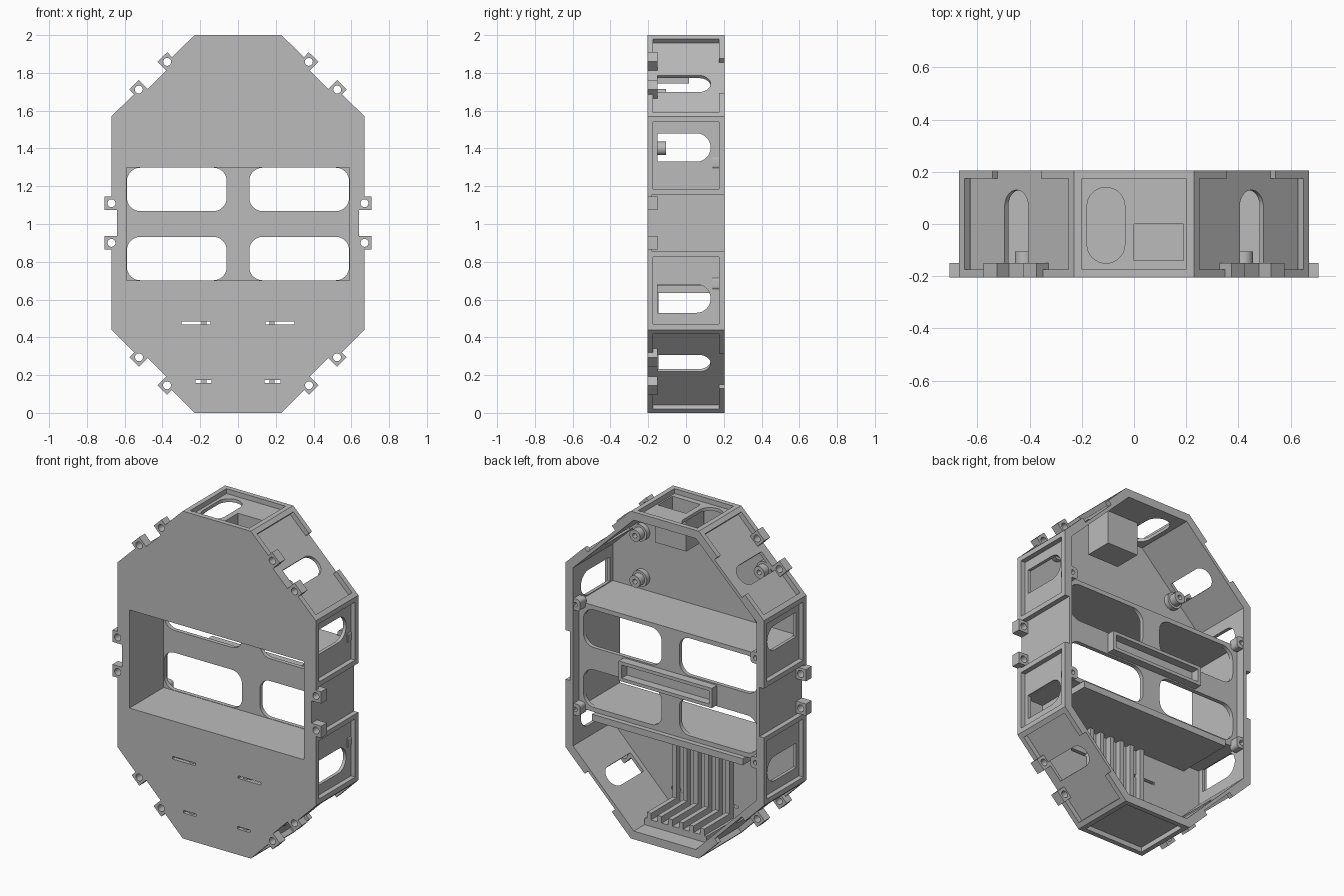
import bpy, bmesh, math
from mathutils import Vector, Matrix

if "Cube" in bpy.data.objects:
    bpy.data.objects.remove(bpy.data.objects["Cube"], do_unlink=True)

grey = bpy.data.materials.new("plain_grey")
grey.use_nodes = True
grey.diffuse_color = (0.5, 0.5, 0.5, 1)
grey.node_tree.nodes["Principled BSDF"].inputs["Base Color"].default_value = (0.5, 0.5, 0.5, 1)

DEPTH = 0.205      # half depth of the case
RECESS = 0.03      # rim height and width
Y = Vector((0, 1, 0))
Z = Vector((0, 0, 1))
X = Vector((1, 0, 0))


def finish(name, mesh):
    mesh.materials.clear()
    mesh.materials.append(grey)
    obj = bpy.data.objects.new(name, mesh)
    bpy.context.collection.objects.link(obj)
    return obj


def frame(origin, u, v):
    """Matrix with local x = u, local y = v at the origin."""
    m = Matrix((u, v, u.cross(v))).transposed().to_4x4()
    m.translation = origin
    return m


def plate(name, loops, thick, matrix):
    """Flat outline with holes, extruded from 0 to thick along local z."""
    curve = bpy.data.curves.new(name, "CURVE")
    curve.dimensions = "2D"
    curve.fill_mode = "BOTH"
    curve.extrude = thick / 2
    for loop in loops:
        s = curve.splines.new("POLY")
        s.points.add(len(loop) - 1)
        for p, co in zip(s.points, loop):
            p.co = (co[0], co[1], 0, 1)
        s.use_cyclic_u = True
    temp = bpy.data.objects.new(name, curve)
    bpy.context.collection.objects.link(temp)
    deps = bpy.context.evaluated_depsgraph_get()
    mesh = bpy.data.meshes.new_from_object(temp.evaluated_get(deps))
    bpy.data.objects.remove(temp, do_unlink=True)
    bm = bmesh.new()
    bm.from_mesh(mesh)
    bmesh.ops.remove_doubles(bm, verts=bm.verts, dist=1e-5)
    bmesh.ops.transform(bm, matrix=matrix @ Matrix.Translation((0, 0, thick / 2)), verts=bm.verts)
    bmesh.ops.recalc_face_normals(bm, faces=bm.faces)
    bm.to_mesh(mesh)
    bm.free()
    return finish(name, mesh)


def box(name, x, y, z):
    bm = bmesh.new()
    bmesh.ops.create_cube(bm, size=1)
    for v in bm.verts:
        v.co = [(a + b) / 2 + c * (b - a) for (a, b), c in zip((x, y, z), v.co)]
    mesh = bpy.data.meshes.new(name)
    bm.to_mesh(mesh)
    bm.free()
    return finish(name, mesh)


def rect(x0, x1, y0, y1, low=0, high=0):
    """Rectangle with rounded low and high corners."""
    pts = []
    for cx, cy, r, start in ((x1 - high, y1 - high, high, 0), (x0 + high, y1 - high, high, 90),
                             (x0 + low, y0 + low, low, 180), (x1 - low, y0 + low, low, 270)):
        for i in range(9 if r else 1):
            a = math.radians(start + i * 11.25)
            pts.append((cx + r * math.cos(a), cy + r * math.sin(a)))
    return pts


def ring(r, n=24):
    return [(r * math.cos(math.tau * i / n), r * math.sin(math.tau * i / n)) for i in range(n)]


def upright(y, x=0, z=0):
    """Plane facing the front; plates grow from y toward the front."""
    return frame(Vector((x, y, z)), X, Z)


# Octagonal outline of the case, in x and z
corners = [Vector((sx, 0, sz)) for sx, sz in ((0.23, 2), (0.67, 1.57), (0.67, 0.44), (0.23, 0),
                                              (-0.23, 0), (-0.67, 0.44), (-0.67, 1.57), (-0.23, 2))]
outline = []
for i, a in enumerate(corners):
    b = corners[(i + 1) % 8]
    mid, length = (a + b) / 2, (b - a).length
    t = (b - a).normalized()
    n = t.cross(Y).normalized()
    if n.dot(mid - Z) < 0:
        n = -n
    u = Y.cross(n)
    name = ("upper_right", "right", "lower_right", "bottom",
            "lower_left", "left", "upper_left", "top")[i]
    name = name.replace("right", "L").replace("left", "right").replace("L", "left")
    h = length / 2
    outer = rect(-h, h, -DEPTH, DEPTH)
    base = frame(mid, u, Y)
    skin = base @ Matrix.Translation((0, 0, -0.05))
    rim_at = base @ Matrix.Translation((0, 0, -0.045))
    vin = DEPTH - RECESS
    outline.append((a.x, a.z))

    # Recessed wall panel with cable openings, and its raised rim
    if length < 0.5:
        holes = []
        if n.z > 0:
            holes = [rect(-0.18, -0.035, -0.15, 0.14, 0.072, 0.072), rect(0, 0.19, -0.14, 0)]
        plate(name + "_rim", [outer, rect(-h + RECESS, h - RECESS, -vin, vin)], 0.045, rim_at)
    elif length > 1:
        holes = [rect(c - 0.075, c + 0.075, -0.15, 0.13, 0, 0.074) for c in (-0.4, 0.4)]
        for s in (-1, 1):
            lo, hi = sorted((s * 0.15, s * h))
            plate(name + "_rim", [rect(lo, hi, -DEPTH, DEPTH),
                                  rect(lo + RECESS, hi - RECESS, -vin, vin)], 0.045, rim_at)
    else:
        c = math.copysign(0.03, n.x * n.z)
        holes = [rect(c - 0.063, c + 0.063, -0.15, 0.13, 0, 0.062)]
        for s in (-1, 1):
            e, g, k = s * h, s * 0.13, s * (h - RECESS)
            plate(name + "_rim", [[(e, -DEPTH), (g, -DEPTH), (g, -vin), (k, -vin),
                                   (k, vin), (g, vin), (g, DEPTH), (e, DEPTH)]], 0.045, rim_at)
    plate(name + "_panel", [outer] + holes, 0.02, skin)

    # Pairs of drilled mounting lugs, set in a notch of the front plate
    if length > 0.5:
        for p, d in ((-0.14, 0), (-0.14, RECESS), (0.14, RECESS), (0.14, 0)):
            q = mid + t * p - n * d
            outline.append((q.x, q.z))
        for s in (-1, 1):
            spot = mid + u * s * 0.105 - Y * 0.15
            plate(name + "_lug", [rect(-0.036, 0.036, -0.036, 0.036), ring(0.021)],
                  0.055, frame(spot, u, n))

# Front plate with the pocket opening and strap slits
slits = []
for s in (-1, 1):
    for lo, hi, z in ((0.145, 0.3, 0.475), (0.14, 0.225, 0.165)):
        x0, x1 = sorted((s * lo, s * hi))
        slits.append(rect(x0, x1, z - 0.008, z + 0.008))
plate("front_plate", [outline, rect(-0.59, 0.59, 0.70, 1.30)] + slits, 0.025, upright(-0.18))

# Deep pocket: shelf, floor, sides and windowed back
box("pocket_shelf", (-0.63, 0.63), (-0.2, 0.15), (1.3, 1.325))
box("pocket_floor", (-0.63, 0.63), (-0.2, 0.15), (0.675, 0.7))
for s in (-1, 1):
    box("pocket_side", sorted((s * 0.59, s * 0.63)), (-0.2, 0.15), (0.68, 1.32))
windows = [rect(x0, x1, z0, z0 + 0.23, 0.07, 0.07)
           for x0, x1 in ((-0.588, -0.06), (0.06, 0.588)) for z0 in (0.702, 1.068)]
plate("pocket_back", [rect(-0.63, 0.63, 0.675, 1.325)] + windows, 0.025, upright(0.15))

# Open bracket on the back of the pocket
plate("back_bracket", [rect(-0.315, 0.315, 0.94, 1.06), rect(-0.295, 0.295, 0.96, 1.04)],
      0.055, upright(0.2))

# Screw bosses at the back corners and standoffs on the front plate
for s in (-1, 1):
    for z in (0.685, 1.325):
        plate("corner_boss", [rect(-0.035, 0.035, -0.035, 0.035, 0.02, 0.02), ring(0.014, 16)],
              0.06, upright(0.2, s * 0.61, z))
    for z in (1.4, 1.68):
        plate("standoff", [ring(0.036), ring(0.014)], 0.085, upright(-0.105, s * 0.42, z))
        plate("standoff_foot", [ring(0.05), ring(0.014)], 0.035, upright(-0.15, s * 0.42, z))

# Closed socket hanging below the top opening
plate("socket_walls", [rect(-0.012, 0.2, -0.155, 0.015), rect(0, 0.19, -0.14, 0)],
      0.22, frame(Vector((0, 0, 1.745)), X, Y))
box("socket_floor", (-0.012, 0.2), (-0.155, 0.015), (1.745, 1.76))

# Lower rack: slab above, grooved floor and matching ribs on the front plate
box("rack_slab", (-0.51, 0.51), (-0.19, 0.18), (0.635, 0.675))
box("rack_floor", (-0.21, 0.21), (-0.19, 0.1), (0.045, 0.09))
for i in range(6):
    x = -0.18 + i * 0.072
    box("floor_ridge", (x - 0.014, x + 0.014), (-0.19, 0.1), (0.08, 0.13))
    box("plate_rib", (x - 0.014, x + 0.014), (-0.19, -0.145), (0.08, 0.64))

# Smooth the rounded edges only
for obj in bpy.context.collection.objects:
    if obj.type == "MESH" and obj.data.materials and obj.data.materials[0] == grey:
        bpy.context.view_layer.objects.active = obj
        obj.select_set(True)
bpy.ops.object.shade_smooth_by_angle(angle=math.radians(30))
